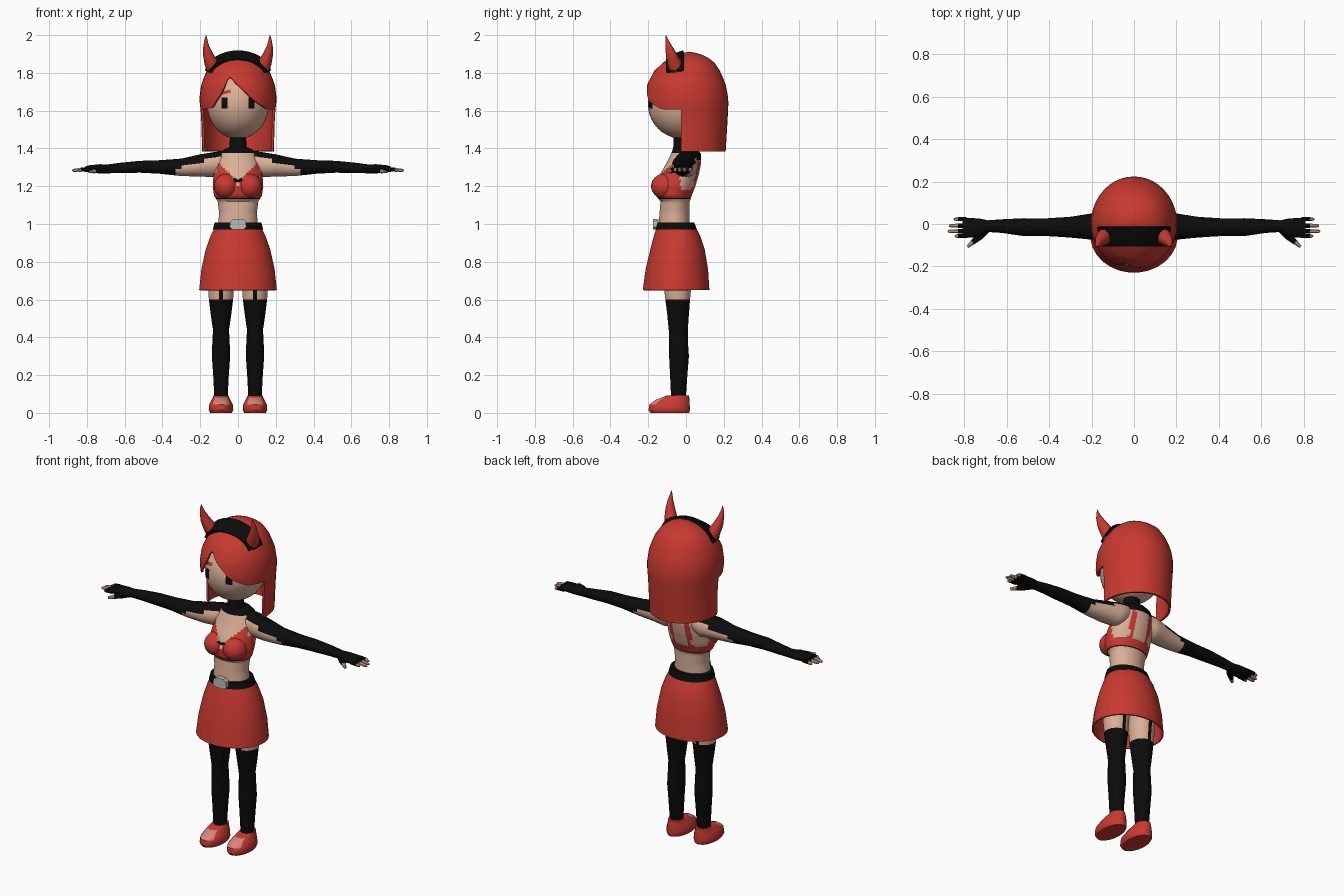
import bpy, bmesh, math
from mathutils import Vector

if "Cube" in bpy.data.objects:
    bpy.data.objects.remove(bpy.data.objects["Cube"])

COLOURS = {"red": (.58, .041, .03), "black": (.0035, .0035, .0035), "skin": (.70, .43, .31),
           "silver": (.5, .5, .5), "pale_red": (.68, .24, .2)}
NAMES = list(COLOURS)
RED, BLACK, SKIN, SILVER, PALE = range(5)
MATS = []
for nm, c in COLOURS.items():
    m = bpy.data.materials.new(nm)
    m.diffuse_color = (*c, 1)
    m.use_nodes = True
    m.node_tree.nodes["Principled BSDF"].inputs["Base Color"].default_value = m.diffuse_color
    MATS.append(m)


def finish(name, bm, rule, thick=0, angle=40, recalc=True):
    """Turn a bmesh into a smooth object coloured by an index or a rule on face centres."""
    bmesh.ops.remove_doubles(bm, verts=bm.verts, dist=1e-5)
    if recalc:
        bmesh.ops.recalc_face_normals(bm, faces=bm.faces)
    for f in bm.faces:
        f.material_index = rule(f.calc_center_median()) if callable(rule) else rule
    me = bpy.data.meshes.new(name)
    bm.to_mesh(me)
    bm.free()
    for m in MATS:
        me.materials.append(m)
    ob = bpy.data.objects.new(name, me)
    bpy.context.collection.objects.link(ob)
    bpy.ops.object.select_all(action='DESELECT')
    ob.select_set(True)
    bpy.context.view_layer.objects.active = ob
    if thick:
        mod = ob.modifiers.new("thickness", 'SOLIDIFY')
        mod.thickness = thick
        mod.offset = -1
        bpy.ops.object.modifier_apply(modifier=mod.name)
    bpy.ops.object.shade_smooth_by_angle(angle=math.radians(angle))
    return ob


def grid(bm, rows, closed=False, caps=False):
    """Skin rows of points with quads."""
    vs = [[bm.verts.new(p) for p in r] for r in rows]
    n = len(rows[0])
    for a, b in zip(vs, vs[1:]):
        for i in range(n if closed else n - 1):
            j = (i + 1) % n
            bm.faces.new((a[i], a[j], b[j], b[i]))
    if caps:
        bm.faces.new(vs[0][::-1])
        bm.faces.new(vs[-1])


def refine(rings, k):
    out = []
    for a, b in zip(rings, rings[1:]):
        out += [[p + (q - p) * i / k for p, q in zip(a, b)] for i in range(k)]
    return out + [list(rings[-1])]


def upright(name, rings, rule, n=24, k=1, cx=0, caps=True, thick=0):
    """Loft of rings (z, half width, front y, back y)."""
    bm = bmesh.new()
    rows = []
    for z, rx, f, b in refine(rings, k):
        rows.append([(cx + rx * math.sin(t), (f + b) / 2 - (b - f) / 2 * math.cos(t), z)
                     for t in (2 * math.pi * (i + .5) / n for i in range(n))])
    grid(bm, rows, True, caps)
    return finish(name, bm, rule, thick)


def tube(name, path, rule, n=12, side=1, k=1, flat=None):
    """Loft along a path of (x, y, z, radius across, radius up); flat keeps rings square to x."""
    bm = bmesh.new()
    pts = refine(path, k)
    rows = []
    for i, (x, y, z, ra, rb) in enumerate(pts):
        d = Vector(pts[min(i + 1, len(pts) - 1)][:3]) - Vector(pts[max(i - 1, 0)][:3])
        d = Vector((1, 0, 0)) if flat else d.normalized()
        u = Vector((0, 1, 0)) - d * d.y
        u.normalize()
        w = d.cross(u)
        row = []
        for j in range(n):
            t = 2 * math.pi * (j + .5) / n
            p = Vector((x, y, z)) + u * ra * math.cos(t) + w * rb * math.sin(t)
            row.append((p.x * side, p.y, p.z))
        rows.append(row)
    grid(bm, rows, True, True)
    return finish(name, bm, rule)


def ellipsoid(name, c, r, rule, seg=24, rings=16):
    bm = bmesh.new()
    bmesh.ops.create_uvsphere(bm, u_segments=seg, v_segments=rings, radius=1)
    for v in bm.verts:
        v.co = Vector([c[i] + r[i] * v.co[i] for i in range(3)])
    return finish(name, bm, rule)


def lerp(table, x):
    for a, b in zip(table, table[1:]):
        if a[0] <= x <= b[0]:
            s = (x - a[0]) / (b[0] - a[0])
            return [p + (q - p) * s for p, q in zip(a[1:], b[1:])]
    return table[0][1:] if x < table[0][0] else table[-1][1:]


# Torso with painted top, shoulder wrap and underwear
def torso_paint(c):
    ax, front = abs(c.x), c.y < -.03
    if c.z > (1.375 if front else 1.345):
        return BLACK
    if c.z < .9:
        return RED
    if c.z < 1.13:
        return SKIN
    if c.z < 1.14:
        return BLACK
    if front:
        return RED if c.z < 1.205 + 1.25 * ax and (c.z < 1.27 or ax < .115) else SKIN
    return RED if c.z < 1.175 or abs(ax - .055) < .011 else SKIN


upright("torso", [(.8, .09, -.12, .03), (.86, .14, -.15, .06), (1.0, .105, -.145, .02), (1.06, .10, -.14, .02),
                  (1.12, .108, -.135, .02), (1.15, .127, -.16, .03), (1.2, .134, -.165, .05),
                  (1.26, .13, -.14, .068), (1.32, .12, -.105, .08), (1.37, .10, -.08, .08),
                  (1.395, .075, -.07, .06), (1.41, .04, -.06, .03)], torso_paint, n=48, k=5)
for s in (1, -1):
    ellipsoid("top_cup", (.063 * s, -.115, 1.2), (.064, .07, .066), torso_paint)
upright("neck", [(1.38, .055, -.075, .04), (1.41, .045, -.068, .025), (1.48, .044, -.065, .025)], BLACK, 16)
for s in (1, -1):
    tube("neckline_bow", [(0, -.152, 1.225, .005, .004), (.012, -.158, 1.232, .005, .008),
                          (.022, -.16, 1.238, .004, .007)], BLACK, 6, s)

# Skirt, belt and buckle
upright("skirt", [(.65, .207, -.23, .125), (.76, .195, -.215, .118), (.865, .172, -.19, .10),
                  (.94, .145, -.17, .075), (.985, .122, -.155, .05)], RED, 28, caps=False, thick=.008)
upright("belt", [(.972, .134, -.166, .058), (1.008, .124, -.156, .044)], BLACK, 28)
bm = bmesh.new()
buckle = [(-.045, .985), (-.03, .97), (.03, .97), (.045, .985), (.04, 1.015), (.025, 1.027), (-.025, 1.027),
          (-.04, 1.015)]
grid(bm, [[(x, y, z) for x, z in buckle] for y in (-.174, -.145)], True, True)
finish("buckle", bm, SILVER, angle=20)

# Legs with stockings and garter straps, shoes
for s in (1, -1):
    upright("leg", [(.09, .036, -.08, 0), (.2, .042, -.085, .008), (.3, .049, -.09, .016), (.36, .047, -.09, .012),
                    (.44, .043, -.092, .01), (.52, .055, -.1, .016), (.6, .065, -.11, .022),
                    (.68, .07, -.12, .03), (.86, .07, -.125, .04)],
            lambda c: BLACK if c.z < .6 or abs(abs(c.x) - .09) < .02 else SKIN, 20, 2, .09 * s)
    upright("shoe", [(0, .058, -.19, .018), (.015, .066, -.2, .022), (.045, .063, -.195, .021),
                     (.07, .05, -.16, .02), (.092, .04, -.1, .016)],
            lambda c: PALE if .05 < c.z < .08 and c.y < -.11 and abs(abs(c.x) - .09) < .036 else RED, 20, 2, .09 * s)

# Arms with sleeves, fingers and thumbs
ARM = [(.05, 0, 1.335, .055, .055), (.12, 0, 1.315, .065, .068), (.2, -.012, 1.31, .063, .06),
       (.3, -.015, 1.30, .05, .047), (.42, -.015, 1.302, .042, .036), (.52, -.015, 1.303, .043, .032),
       (.62, -.01, 1.297, .033, .028), (.69, -.01, 1.292, .028, .024), (.73, -.018, 1.292, .045, .025),
       (.79, -.018, 1.292, .048, .019), (.81, -.018, 1.29, .045, .014)]
FINGERS = [(.023, .85), (-.008, .873), (-.034, .878), (-.057, .845)]
for s in (1, -1):
    tube("arm", ARM, lambda c: BLACK if abs(c.x) > .33 or c.z > 1.36 - .3 * (abs(c.x) - .1) else SKIN,
         16, s, 4, True)
    for y, tip in FINGERS:
        tube("finger", [(.79, y, 1.29, .011, .012), (.83, y, 1.288, .0105, .011), (tip - .01, y, 1.284, .009, .009),
                        (tip, y, 1.282, .005, .005)], lambda c: BLACK if abs(c.x) < .812 else SKIN, 8, s)
    tube("thumb", [(.69, -.02, 1.29, .018, .016), (.73, -.06, 1.285, .018, .016), (.76, -.085, 1.28, .013, .012),
                   (.785, -.108, 1.276, .007, .007)], lambda c: BLACK if abs(c.x) < .755 else SKIN, 8, s)

# Head with eyes and brow laid on its surface
HC, HR = (0, -.015, 1.635), (.165, .187, .185)
ellipsoid("head", HC, HR, SKIN, 32, 20)


def face_patch(name, x0, x1, z0, z1, mat, slant=0):
    bm = bmesh.new()
    rows = []
    for j in range(5):
        row = []
        for i in range(5):
            x, z = x0 + (x1 - x0) * i / 4, z0 + (z1 - z0) * j / 4 + slant * i / 4
            q = 1 - (x / HR[0]) ** 2 - ((z - HC[2]) / HR[2]) ** 2
            row.append((x, HC[1] - HR[1] * math.sqrt(q) - .004, z))
        rows.append(row)
    grid(bm, rows)
    finish(name, bm, mat, recalc=False)


for s in (1, -1):
    face_patch("eye", .071 * s - .016, .071 * s + .016, 1.612, 1.67, BLACK)
    face_patch("brow", .062 * s - .023, .062 * s + .023, 1.69 + .005 * s, 1.707 + .005 * s, RED, -.01 * s)

# Hair: dome with parted fringe, plus a long panel around sides and back
HAIR = [(1.385, .19, -.2, .21), (1.58, .195, -.207, .222), (1.66, .205, -.217, .225), (1.74, .195, -.205, .21),
        (1.81, .167, -.168, .18), (1.86, .132, -.115, .147), (1.89, .09, -.058, .10), (1.905, .05, -.02, .06),
        (1.912, 0, .02, .02)]
FRINGE = [(-.205, 1.605), (-.14, 1.615), (-.085, 1.70), (-.055, 1.785), (0, 1.735), (.09, 1.65), (.16, 1.608),
          (.205, 1.605)]


def hair_point(deg, z):
    rx, f, b = lerp(HAIR, z)
    t = math.radians(deg)
    return (rx * math.sin(t), (f + b) / 2 - (b - f) / 2 * math.cos(t), z)


def fringe_edge(deg):
    return lerp(FRINGE, .205 * math.sin(math.radians(deg)))[0] if abs(deg) < 81 else 1.605


bm = bmesh.new()
front = [-81 + 4.5 * i for i in range(37)]
back = [81 + 9 * i for i in range(23)]
angles = front + back[1:-1]
grid(bm, [[hair_point(a, 1.912 + (fringe_edge(a if a <= 81 else 180) - 1.912) * (j / 14) ** 1.6) for a in angles]
          for j in range(15)], True)
grid(bm, [[hair_point(a, z) for a in back] for z in (1.605, 1.53, 1.46, 1.385)])
bmesh.ops.remove_doubles(bm, verts=bm.verts, dist=1e-4)
finish("hair", bm, RED, .012)

# Headband arching over the hair
bm = bmesh.new()
BAND = [(-.105, .152, 1.875), (-.06, .168, 1.905), (-.015, .178, 1.919)]
grid(bm, [[(w * math.sin(math.radians(a)), y, 1.79 + (top - 1.79) * math.cos(math.radians(a)))
           for a in range(-80, 81, 10)] for y, w, top in BAND])
finish("headband", bm, BLACK, .015)

# Horns
for s in (1, -1):
    tube("horn", [(.122, -.05, 1.81, .04, .04), (.143, -.062, 1.855, .038, .036), (.16, -.08, 1.90, .029, .026),
                  (.169, -.094, 1.945, .017, .015), (.170, -.102, 1.975, .008, .008),
                  (.169, -.106, 2.0, .001, .001)], RED, 10, s)
